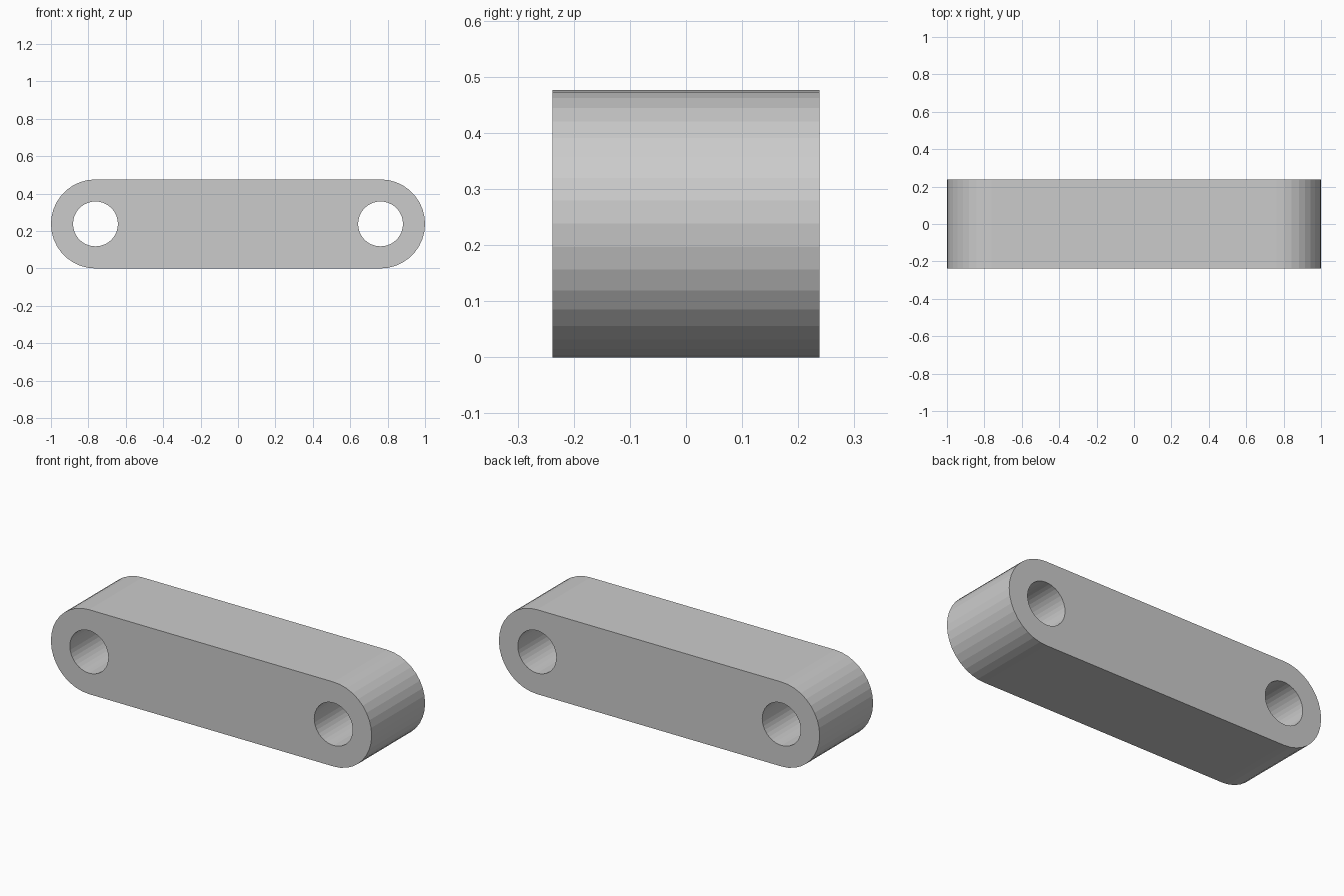
import bpy, bmesh
from math import sin, cos, pi

if "Cube" in bpy.data.objects:
    bpy.data.objects.remove(bpy.data.objects["Cube"])

R = 0.238        # end radius, also half the height and half the depth
HOLE_R = 0.12
PIVOT = 1 - R    # x of each hole centre
STEPS = 18       # facets per half circle

# Link body: stadium profile extruded along y
bm = bmesh.new()
profile = []
for side, start in ((1, -pi / 2), (-1, pi / 2)):
    for i in range(STEPS + 1):
        a = start + pi * i / STEPS
        profile.append(bm.verts.new((side * PIVOT + R * cos(a), -R, R + R * sin(a))))
face = bm.faces.new(profile)
ext = bmesh.ops.extrude_face_region(bm, geom=[face])
bmesh.ops.translate(bm, vec=(0, 2 * R, 0),
                    verts=[v for v in ext["geom"] if isinstance(v, bmesh.types.BMVert)])
bmesh.ops.recalc_face_normals(bm, faces=bm.faces)
mesh = bpy.data.meshes.new("link_body")
bm.to_mesh(mesh)
bm.free()
body = bpy.data.objects.new("link_body", mesh)
bpy.context.collection.objects.link(body)

# Pin holes through both ends
for x in (-PIVOT, PIVOT):
    bpy.ops.mesh.primitive_cylinder_add(vertices=2 * STEPS, radius=HOLE_R, depth=4 * R,
                                        location=(x, 0, R), rotation=(pi / 2, 0, 0))
    cutter = bpy.context.object
    cutter.name = "hole_cutter"
    cutter.hide_render = True
    cut = body.modifiers.new("pin_hole", "BOOLEAN")
    cut.operation = "DIFFERENCE"
    cut.solver = "EXACT"
    cut.object = cutter
    bpy.context.view_layer.objects.active = body
    bpy.ops.object.modifier_apply(modifier=cut.name)
    bpy.data.objects.remove(cutter)
